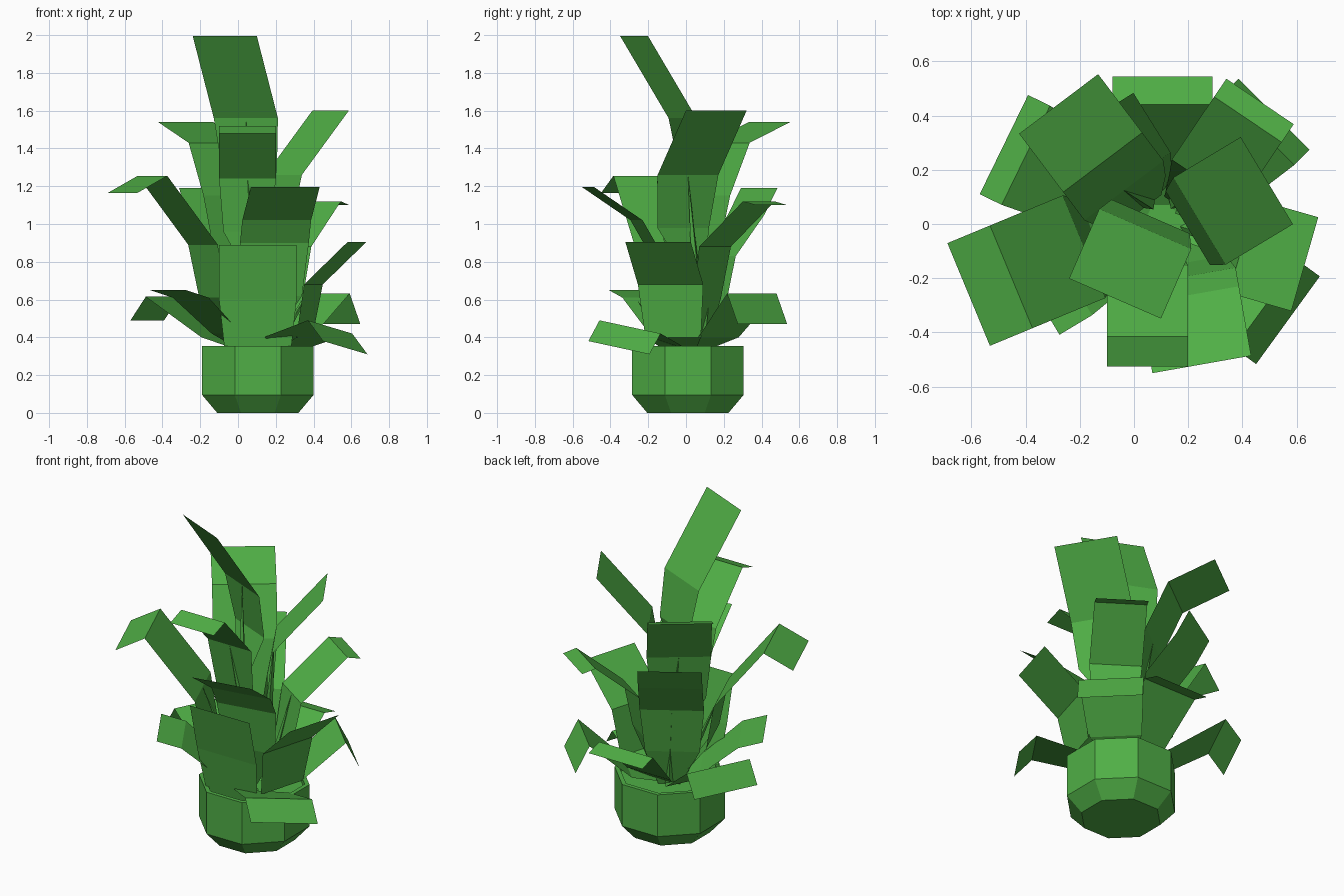
import bpy, bmesh, math
from mathutils import Vector

if "Cube" in bpy.data.objects:
    bpy.data.objects.remove(bpy.data.objects["Cube"])

green = bpy.data.materials.new("leaf green")
green.diffuse_color = (0.08, 0.43, 0.061, 1)
green.use_nodes = True
green.node_tree.nodes["Principled BSDF"].inputs["Base Color"].default_value = green.diffuse_color
CENTRE = Vector((0.105, 0.01, 0))


def finish(name, bm):
    mesh = bpy.data.meshes.new(name)
    bm.to_mesh(mesh)
    bm.free()
    mesh.materials.append(green)
    ob = bpy.data.objects.new(name, mesh)
    bpy.context.collection.objects.link(ob)


# Octagonal pot: chamfered foot, straight wall, thin rim and recessed soil
bm = bmesh.new()
rings = []
for apothem, z in [(0.215, 0), (0.295, 0.095), (0.295, 0.355), (0.27, 0.355), (0.27, 0.32)]:
    r = apothem / math.cos(math.pi / 8)
    rings.append([bm.verts.new(CENTRE + Vector((r * math.cos(a), r * math.sin(a), z)))
                  for a in (math.pi / 8 + k * math.pi / 4 for k in range(8))])
for lo, hi in zip(rings, rings[1:]):
    for k in range(8):
        n = (k + 1) % 8
        bm.faces.new((lo[k], lo[n], hi[n], hi[k]))
bm.faces.new(rings[0][::-1])
bm.faces.new(rings[-1])
finish("pot", bm)


def leaf(name, x, y, azimuth, width, stations, tilt=0):
    """Flat bent strip: stations are (distance back from tip, height)."""
    a = math.radians(azimuth)
    out = Vector((math.cos(a), math.sin(a), 0))
    side = Vector((-math.sin(a), math.cos(a), 0))
    tip = Vector((x, y, 0))
    rows = [(tip - out * d, z, width) for d, z in stations]
    d, z = stations[-1]
    tall = z > 0.45
    if tall:            # tall leaves have a steep neck
        z = max(z - 0.28, 0.3)
        rows.append((tip - out * (d + 0.05), z, width * 0.85))
        rows.append((CENTRE + out * 0.08, max(z - 0.25, 0.3), width * 0.3))
    else:               # low leaves narrow towards the pot
        rows[-1] = (rows[-1][0], z, width * 0.82)
        rows.append((CENTRE + out * 0.06, 0.325, width * 0.3))
    bm = bmesh.new()
    prev = None
    for mid, z, w in rows:
        up = Vector((0, 0, z))
        t = Vector((0, 0, tilt))
        pair = (bm.verts.new(mid + up - side * w / 2 - t), bm.verts.new(mid + up + side * w / 2 + t))
        if prev:
            bm.faces.new((prev[0], prev[1], pair[1], pair[0]))
        prev = pair
    if tall:            # slim tapered rib along the neck
        mid, z, _ = rows[-1]
        foot = [bm.verts.new(mid + Vector((0, 0, z)) + out * u + side * v)
                for u, v in ((0.025, 0), (0, 0.025), (-0.025, 0), (0, -0.025))]
        mid, z, _ = rows[-3]
        point = bm.verts.new(mid + Vector((0, 0, z)))
        for k in range(4):
            bm.faces.new((foot[k], foot[(k + 1) % 4], point))
    finish(name, bm)


# Upper leaves
leaf("upper_leaf_top", -0.07, -0.275, 246.5, 0.37, [(0, 1.995), (0.28, 1.56)])
leaf("upper_leaf_right", 0.49, 0.16, 31, 0.375, [(0, 1.6), (0.29, 1.26)])
leaf("upper_leaf_front", 0.05, -0.525, 270, 0.30, [(0, 1.48), (0.11, 1.52), (0.37, 1.24)])
leaf("upper_leaf_back", -0.278, 0.443, 127, 0.365, [(0, 1.54), (0.27, 1.43), (0.40, 1.15)])

# Middle leaves
leaf("middle_leaf_left", -0.61, -0.26, 202.5, 0.41, [(0, 1.165), (0.17, 1.255), (0.46, 0.89)])
leaf("middle_leaf_front", 0.25, -0.518, 280, 0.37, [(0, 1.195), (0.26, 1.02), (0.33, 0.9)])
leaf("middle_leaf_right", 0.465, 0.452, 56, 0.30, [(0, 1.1), (0.08, 1.12), (0.36, 0.88)])
leaf("middle_leaf_back", -0.157, 0.387, 122, 0.365, [(0, 1.19), (0.08, 1.05), (0.26, 0.83)])

# Lower leaves
leaf("lower_leaf_right", 0.63, -0.148, -16, 0.36, [(0, 0.905), (0.24, 0.68)])
leaf("lower_leaf_front_right", 0.568, -0.355, -36, 0.40, [(0, 0.345), (0.1, 0.455), (0.4, 0.37)], -0.035)
leaf("lower_leaf_left", -0.48, 0.293, 154, 0.407, [(0, 0.49), (0.09, 0.615), (0.4, 0.4)])
leaf("lower_leaf_back_right", 0.517, 0.405, 45, 0.37, [(0, 0.47), (0.08, 0.632), (0.33, 0.4)])
leaf("lower_leaf_back", 0.105, 0.545, 90, 0.37, [(0, 0.625), (0.105, 0.655), (0.33, 0.42)])
leaf("lower_leaf_front_left", -0.37, -0.25, 211, 0.37, [(0, 0.65), (0.14, 0.61), (0.36, 0.42)])
leaf("lower_leaf_front", 0.105, -0.33, 270, 0.41, [(0, 0.89), (0.07, 0.6)])
